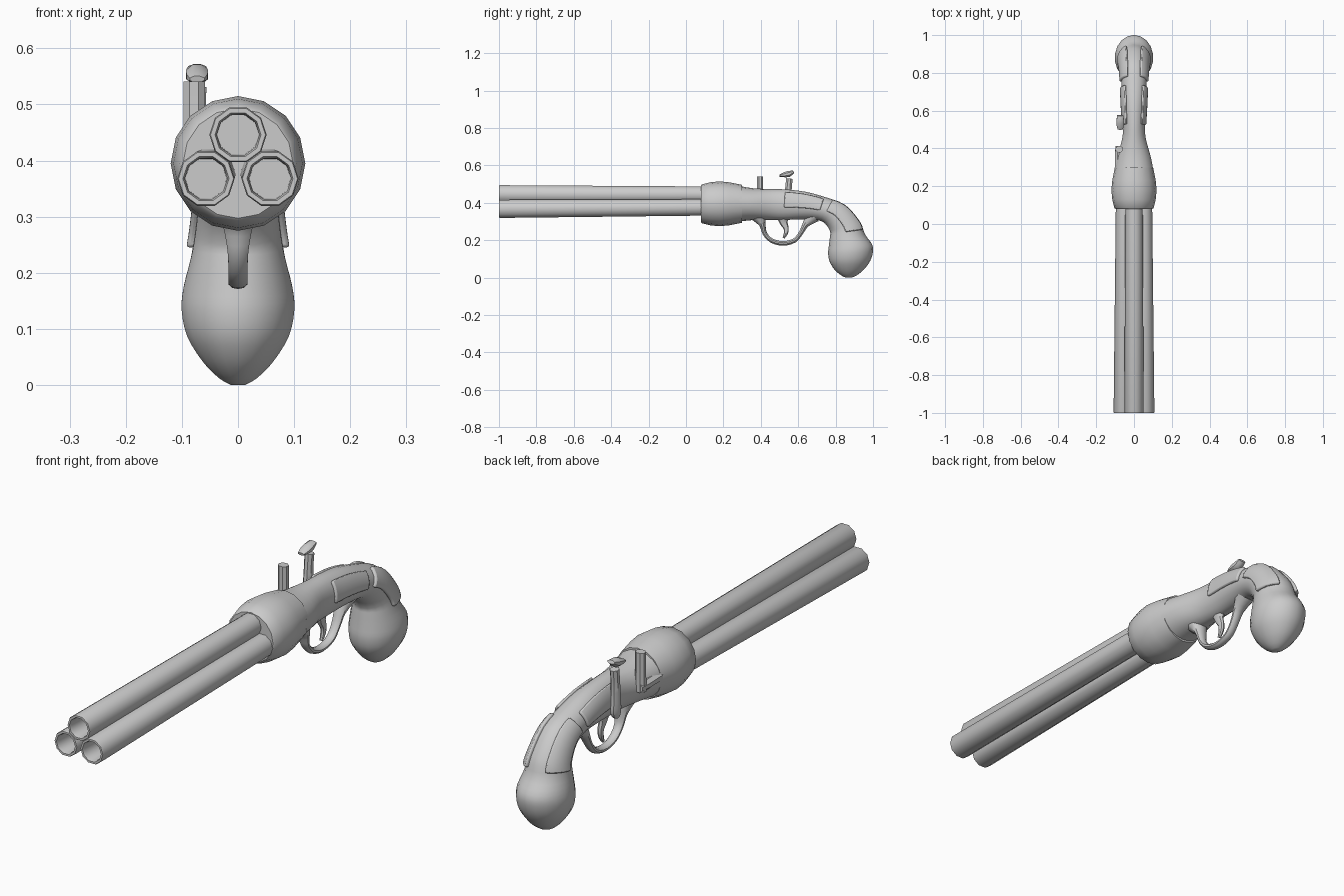
import bpy, bmesh, math
from mathutils import Vector

if "Cube" in bpy.data.objects:
    bpy.data.objects.remove(bpy.data.objects["Cube"])


def make(name, rings, angle=40, bevel=0):
    """Loft equal-sized closed rings into a capped solid."""
    bm = bmesh.new()
    vs = [[bm.verts.new(p) for p in r] for r in rings]
    n = len(vs[0])
    for a, b in zip(vs, vs[1:]):
        for i in range(n):
            j = (i + 1) % n
            bm.faces.new((a[i], a[j], b[j], b[i]))
    bm.faces.new(vs[0])
    bm.faces.new(vs[-1])
    bmesh.ops.recalc_face_normals(bm, faces=bm.faces)
    me = bpy.data.meshes.new(name)
    bm.to_mesh(me)
    bm.free()
    ob = bpy.data.objects.new(name, me)
    bpy.context.collection.objects.link(ob)
    if bevel:
        m = ob.modifiers.new("bevel", "BEVEL")
        m.width, m.segments, m.angle_limit = bevel, 2, math.radians(50)
    bpy.ops.object.select_all(action='DESELECT')
    ob.select_set(True)
    bpy.context.view_layer.objects.active = ob
    bpy.ops.object.shade_smooth_by_angle(angle=math.radians(angle))
    return ob


def point(s, a, k=1.0, cx=0.0):
    """Point on an elliptic section (top y, top z, bottom y, bottom z, half width)."""
    ty, tz, by, bz, w = s
    c = k * math.cos(a)
    return (cx + k * w * math.sin(a), (ty + by) / 2 + c * (ty - by) / 2,
            (tz + bz) / 2 + c * (tz - bz) / 2)


def ring(s, n, cx=0.0, off=0.0):
    return [point(s, 2 * math.pi * (i + off) / n, 1, cx) for i in range(n)]


def disc(y, z, r):
    return (y, z + r, y, z - r, r)


def at(rows, u):
    """Smooth interpolation through rows of numbers at fractional index u."""
    i = min(int(u), len(rows) - 2)
    t = u - i
    p = [rows[max(0, min(len(rows) - 1, i + d))] for d in (-1, 0, 1, 2)]
    return [0.5 * (2 * b + (c - a) * t + (2 * a - 5 * b + 4 * c - d) * t * t
                   + (3 * b - a - 3 * c + d) * t ** 3) for a, b, c, d in zip(*p)]


def dense(rows, k):
    return [at(rows, i / k) for i in range((len(rows) - 1) * k + 1)]


def sweep(name, path, n=10, cx=0.0, k=3, off=0.0, angle=40):
    """Sweep along (y, z, half thickness, half width) points in the side plane."""
    pts = dense(path, k)
    rings = []
    for i, (y, z, r, w) in enumerate(pts):
        a, b = pts[max(0, i - 1)], pts[min(len(pts) - 1, i + 1)]
        d = Vector((b[0] - a[0], b[1] - a[1])).normalized()
        rings.append(ring((y - d.y * r, z + d.x * r, y + d.y * r, z - d.x * r, w), n, cx, off))
    return make(name, rings, angle)


# three tapered ten-sided barrels with bores
for name, x0, z0, x1, z1 in (("barrel_top", 0, .446, 0, .444),
                             ("barrel_left", -.057, .368, -.05, .376),
                             ("barrel_right", .057, .368, .05, .376)):
    spec = [(.12, .046, x1, z1), (-.995, .051, x0, z0), (-1, .049, x0, z0),
            (-1, .041, x0, z0), (-.99, .038, x0, z0), (-.90, .037, x0, z0)]
    make(name, [ring(disc(y, z, r), 10, x, .5) for y, r, x, z in spec], 40)

# bulging breech
make("breech", [ring(disc(y, .395, r), 16) for y, r in
                ((.08, .098), (.085, .104), (.13, .115), (.18, .12), (.23, .115), (.30, .101))], 40)

# stock curving down into the bulb-shaped butt
stock = [(.285, .490, .285, .300, .104),
         (.36, .478, .36, .308, .089),
         (.45, .474, .45, .309, .064),
         (.53, .472, .52, .308, .058),
         (.635, .460, .61, .312, .062),
         (.74, .432, .70, .309, .066),
         (.85, .390, .745, .288, .070),
         (.93, .300, .770, .248, .077),
         (.957, .232, .770, .222, .085),
         (.994, .180, .764, .172, .098),
         (1.0, .140, .760, .130, .102),
         (.985, .090, .768, .085, .092),
         (.950, .042, .795, .042, .064),
         (.912, .012, .830, .012, .034),
         (.885, .000, .855, .000, .012)]
make("stock", [ring(s, 18) for s in dense(stock, 3)], 60)


# raised side panels on the stock and the grip
def panel(name, u0, u1, a0, a1, side):
    rings = []
    for i in range(9):
        s = at(stock, u0 + (u1 - u0) * i / 8)
        arc = [side * math.radians(a0 + (a1 - a0) * j / 5) for j in range(6)]
        rings.append([point(s, a, 1.14) for a in arc] +
                     [point(s, a, .9) for a in reversed(arc)])
    make(name, rings, 45, .006)


for label, side in (("left", -1), ("right", 1)):
    panel("stock_panel_" + label, 3.0, 5.0, 40, 100, side)
    panel("grip_panel_" + label, 5.4, 7.6, 28, 95, side)

# trigger guard flaring into the stock
sweep("trigger_guard", [(.385, .335, .045, .045), (.408, .285, .018, .028), (.422, .235, .012, .019),
                        (.460, .197, .012, .018), (.52, .183, .012, .018), (.580, .199, .012, .018),
                        (.615, .240, .012, .019), (.640, .285, .018, .024), (.68, .330, .04, .04)])

# trigger
sweep("trigger", [(.52, .325, .035, .022), (.522, .295, .022, .014), (.535, .265, .014, .011),
                  (.534, .238, .011, .010), (.522, .212, .006, .007)], 8)

# hammer on the left side
sweep("hammer", [(.545, .335, .012, .012), (.545, .36, .026, .018), (.545, .42, .022, .018),
                 (.548, .48, .019, .017), (.553, .53, .019, .018)], 8, -.073, 3, .5)
sweep("hammer_head", [(.500, .545, .006, .014), (.520, .549, .013, .020),
                      (.55, .555, .018, .021), (.575, .566, .007, .017)], 8, -.073, 2, .5)

# striker post with its forward arm
sweep("striker_post", [(.396, .385, .019, .022), (.396, .46, .018, .021), (.396, .541, .018, .021)],
      8, -.078, 1, .5)
sweep("striker_arm", [(.29, .405, .022, .026), (.36, .402, .022, .025), (.412, .402, .018, .022)],
      8, -.078, 1, .5)
